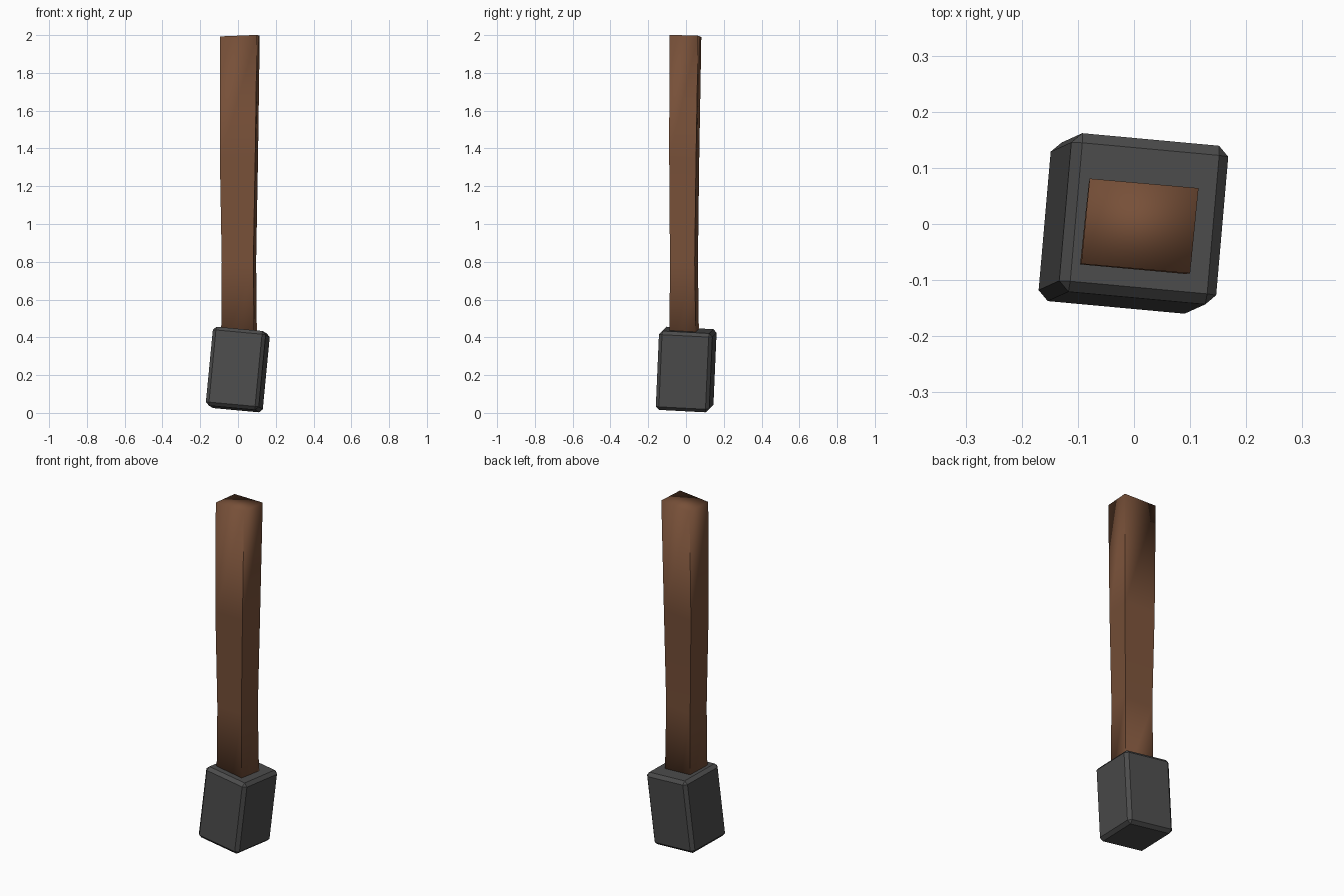
import bpy, bmesh, math
from mathutils import Matrix, Vector

if "Cube" in bpy.data.objects:
    bpy.data.objects.remove(bpy.data.objects["Cube"])


def material(name, rgb):
    m = bpy.data.materials.new(name)
    m.diffuse_color = (*rgb, 1)
    m.use_nodes = True
    m.node_tree.nodes["Principled BSDF"].inputs["Base Color"].default_value = m.diffuse_color
    return m


def make_object(name, bm, mat):
    bmesh.ops.recalc_face_normals(bm, faces=bm.faces)
    me = bpy.data.meshes.new(name)
    bm.to_mesh(me)
    bm.free()
    me.materials.append(mat)
    ob = bpy.data.objects.new(name, me)
    bpy.context.collection.objects.link(ob)
    return ob


wood = material("brown wood", (0.185, 0.08, 0.04))
iron = material("dark grey iron", (0.072, 0.072, 0.072))

# Handle: slightly warped four-sided shaft; rings of (z, x min, x max, y min, y max)
rings = [
    (0.30, -0.090, 0.101, -0.088, 0.070),
    (0.80, -0.086, 0.096, -0.085, 0.063),
    (1.35, -0.096, 0.106, -0.089, 0.070),
    (1.995, -0.094, 0.115, -0.088, 0.081),
]
bm = bmesh.new()
loops = []
for z, x0, x1, y0, y1 in rings:
    cx, cy, hx, hy = (x0 + x1) / 2, (y0 + y1) / 2, (x1 - x0) / 2, (y1 - y0) / 2
    u = Vector((hx - 0.0075, -0.0085, 0.004))    # half width, yawed
    v = Vector((0.0075, hy - 0.0085, -0.002))    # half depth, yawed
    c = Vector((cx, cy, z))
    loops.append([bm.verts.new(c + u * a + v * b)
                  for a, b in ((-1, -1), (1, -1), (1, 1), (-1, 1))])
for lo, hi in zip(loops, loops[1:]):
    for i in range(4):
        j = (i + 1) % 4
        bm.faces.new((lo[i], lo[j], hi[j], hi[i]))
        bm.edges.get((lo[i], hi[i])).smooth = False   # sharp long corners
bm.faces.new(loops[0][::-1])
bm.faces.new(loops[-1])    # rim stays soft, so the end shades smoothly
for f in bm.faces:
    f.smooth = True
make_object("handle", bm, wood)

# Head: bevelled iron block, leaning and turned a little
bm = bmesh.new()
bmesh.ops.create_cube(bm, size=1)
bmesh.ops.scale(bm, vec=(0.282, 0.284, 0.42), verts=bm.verts)
bmesh.ops.bevel(bm, geom=bm.edges[:], offset=0.018, segments=1,
                affect='EDGES', profile=0.5)
turn = (Matrix.Translation((-0.001, 0.001, 0.229))
        @ Matrix.Rotation(math.radians(-2.5), 4, 'X')
        @ Matrix.Rotation(math.radians(5.5), 4, 'Y')
        @ Matrix.Rotation(math.radians(-5), 4, 'Z'))
bm.transform(turn)
low = min(v.co.z for v in bm.verts)
bm.transform(Matrix.Translation((0, 0, 0.003 - low)))
make_object("hammer_head", bm, iron)
